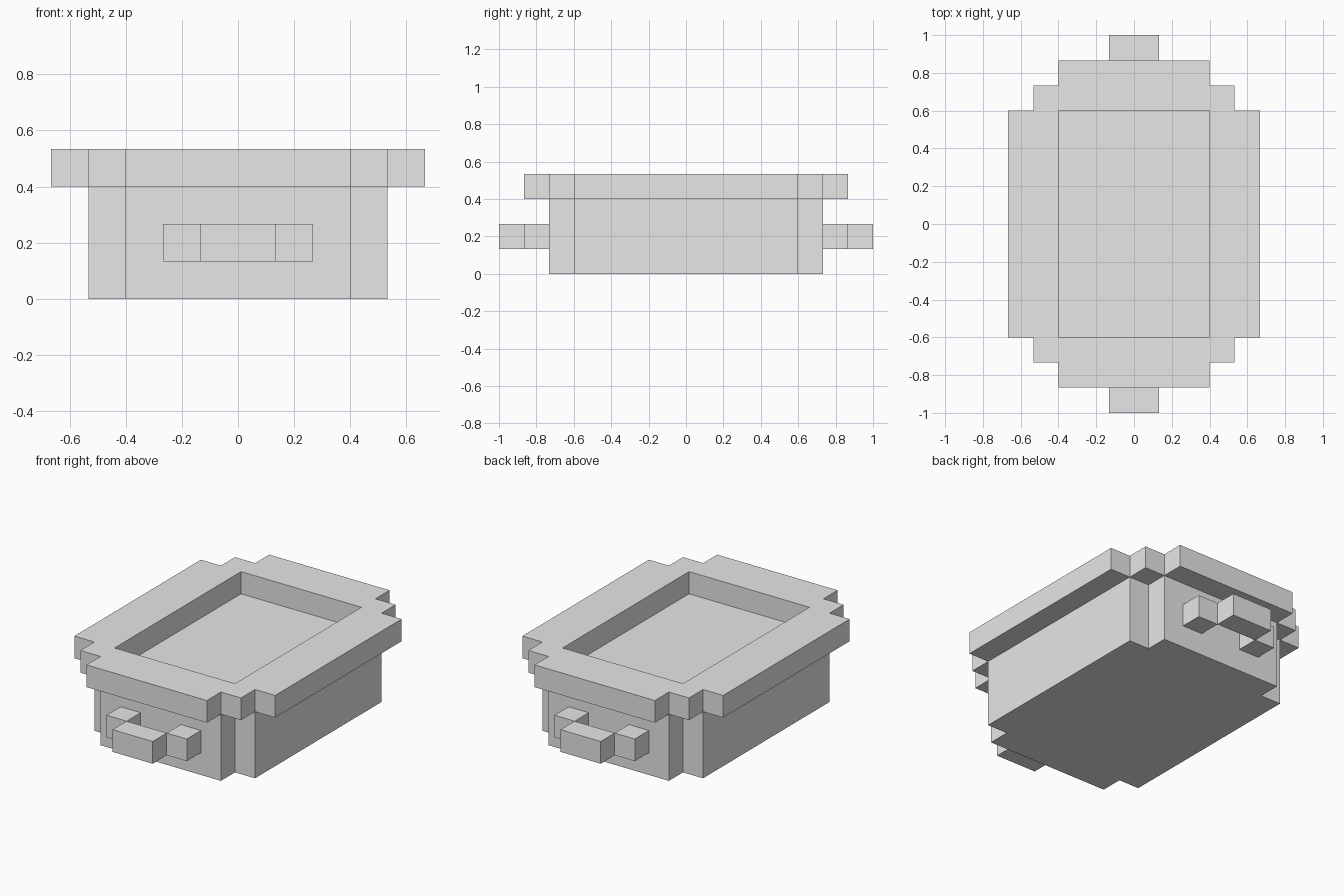
import bpy, bmesh

if "Cube" in bpy.data.objects:
    bpy.data.objects.remove(bpy.data.objects["Cube"], do_unlink=True)

U = 2 / 15  # one block unit

grey = bpy.data.materials.new("plain_grey")
grey.use_nodes = True
grey.diffuse_color = (0.8, 0.8, 0.8, 1)
grey.node_tree.nodes["Principled BSDF"].inputs["Base Color"].default_value = (0.8, 0.8, 0.8, 1)


def stepped_outline(tiers):
    """Closed outline from (half width, half depth) tiers, widest first."""
    quarter = []
    for i, (w, d) in enumerate(tiers):
        if i:
            quarter.append((w, tiers[i - 1][1]))
        quarter.append((w, d))
    back = quarter + [(-x, y) for x, y in reversed(quarter)]
    return back + [(-x, -y) for x, y in back]


def prism(name, outlines, z0, z1):
    """Extrude flat outlines; any outline inside another becomes a hole."""
    bm = bmesh.new()
    edges = []
    for pts in outlines:
        vs = [bm.verts.new((x * U, y * U, z0 * U)) for x, y in pts]
        edges += [bm.edges.new((a, b)) for a, b in zip(vs, vs[1:] + vs[:1])]
    bmesh.ops.triangle_fill(bm, edges=edges, use_beauty=True, normal=(0, 0, 1))
    ext = bmesh.ops.extrude_face_region(bm, geom=bm.faces[:])
    top = [g for g in ext["geom"] if isinstance(g, bmesh.types.BMVert)]
    bmesh.ops.translate(bm, verts=top, vec=(0, 0, (z1 - z0) * U))
    bmesh.ops.recalc_face_normals(bm, faces=bm.faces[:])
    mesh = bpy.data.meshes.new(name)
    bm.to_mesh(mesh)
    bm.free()
    mesh.materials.append(grey)
    obj = bpy.data.objects.new(name, mesh)
    bpy.context.collection.objects.link(obj)
    return obj


def rect(x0, x1, y0, y1):
    return [(x0, y0), (x1, y0), (x1, y1), (x0, y1)]


# Body with notched corners; its top is the floor of the recess
prism("body", [stepped_outline([(4, 4.5), (3, 5.5)])], 0, 3)

# Overhanging rim around the rectangular opening
prism("rim", [stepped_outline([(5, 4.5), (4, 5.5), (3, 6.5)]),
              rect(-3, 3, -4.5, 4.5)], 3, 4)

# Handle at each end: two posts and an outer bar
for end, s in (("front", -1), ("back", 1)):
    for side, m in (("left", 1), ("right", -1)):
        prism(f"{end}_handle_post_{side}", [rect(m, 2 * m, 5.5 * s, 6.5 * s)], 1, 2)
    prism(f"{end}_handle_bar", [rect(-1, 1, 6.5 * s, 7.5 * s)], 1, 2)
